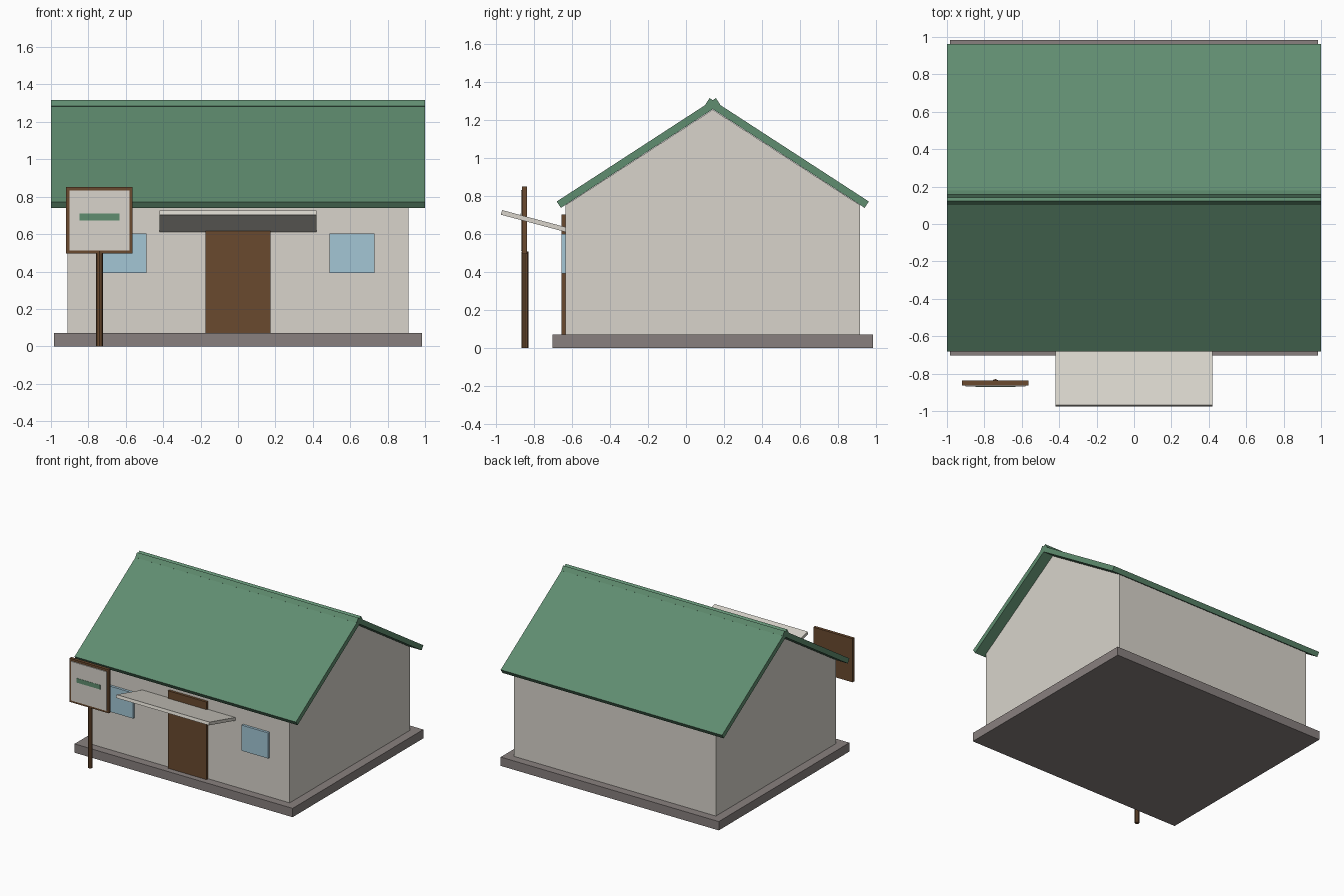
import bpy
import bmesh
import math
from mathutils import Vector

default_cube = bpy.data.objects.get("Cube")
if default_cube:
    bpy.data.objects.remove(default_cube, do_unlink=True)


def material(name, *rgb):
    """Flat material from an 8-bit sRGB colour."""
    linear = [((c / 255 + 0.055) / 1.055) ** 2.4 for c in rgb] + [1.0]
    mat = bpy.data.materials.new(name)
    mat.use_nodes = True
    mat.diffuse_color = linear
    mat.node_tree.nodes["Principled BSDF"].inputs["Base Color"].default_value = linear
    return mat


plaster = material("plaster", 216, 212, 203)
roof_green = material("roof green", 96, 141, 112)
wood = material("brown wood", 106, 74, 47)
stone = material("grey stone", 136, 128, 126)
glass = material("window blue", 163, 198, 213)


def finish(name, bm, mat):
    bmesh.ops.recalc_face_normals(bm, faces=bm.faces)
    mesh = bpy.data.meshes.new(name)
    bm.to_mesh(mesh)
    bm.free()
    mesh.materials.append(mat)
    obj = bpy.data.objects.new(name, mesh)
    bpy.context.collection.objects.link(obj)
    return obj


def extrude_x(name, profile, x0, x1, mat):
    """Extrude a (y, z) outline from x0 to x1."""
    bm = bmesh.new()
    face = bm.faces.new([bm.verts.new((x0, y, z)) for y, z in profile])
    result = bmesh.ops.extrude_face_region(bm, geom=[face])
    verts = [v for v in result["geom"] if isinstance(v, bmesh.types.BMVert)]
    bmesh.ops.translate(bm, verts=verts, vec=(x1 - x0, 0, 0))
    return finish(name, bm, mat)


def box(name, x, y, z, mat):
    outline = [(y[0], z[0]), (y[1], z[0]), (y[1], z[1]), (y[0], z[1])]
    return extrude_x(name, outline, x[0], x[1], mat)


def slab(name, start, angle, length, thickness, half_width, mat, side=1):
    """Tilted board starting at its lower underside corner in the y-z plane."""
    along = Vector((side * math.cos(angle), math.sin(angle))) * length
    up = Vector((-side * math.sin(angle), math.cos(angle))) * thickness
    p = Vector(start)
    outline = [p, p + along, p + along + up, p + up]
    return extrude_x(name, outline, -half_width, half_width, mat)


# Base and gabled walls
mid = 0.141
box("foundation", (-0.985, 0.985), (mid - 0.843, mid + 0.843), (0, 0.072), stone)
walls = [(mid - 0.776, 0.07), (mid + 0.776, 0.07), (mid + 0.776, 0.753),
         (mid, 1.256), (mid - 0.776, 0.753)]
extrude_x("walls", walls, -0.912, 0.912, plaster)

# Roof slopes crossing at the ridge
for name, side in (("front_roof", 1), ("back_roof", -1)):
    slab(name, (mid - side * 0.8, 0.739), math.radians(33), 1.0, 0.04, 1.0,
         roof_green, side)

# Door, windows and awning
wall_y = mid - 0.776
front_y = (wall_y - 0.02, wall_y + 0.005)
box("door", (-0.175, 0.175), front_y, (0.072, 0.705), wood)
for name, x in (("right_window", -0.61), ("left_window", 0.61)):
    box(name, (x - 0.12, x + 0.12), front_y, (0.393, 0.602), glass)
slab("awning", (wall_y, 0.612), math.radians(15), 0.352, 0.025, 0.42,
     plaster, -1)

# Roadside sign
sign_x = -0.741
box("sign_board", (sign_x - 0.178, sign_x + 0.178), (-0.863, -0.838),
    (0.495, 0.851), wood)
box("sign_panel", (sign_x - 0.16, sign_x + 0.16), (-0.870, -0.862),
    (0.513, 0.833), plaster)
box("sign_stripe", (sign_x - 0.107, sign_x + 0.107), (-0.872, -0.869),
    (0.674, 0.71), roof_green)
bpy.ops.mesh.primitive_cylinder_add(vertices=8, radius=0.018, depth=0.51,
                                    location=(sign_x, -0.847, 0.255))
post = bpy.context.object
post.name = "sign_post"
post.data.materials.append(wood)
